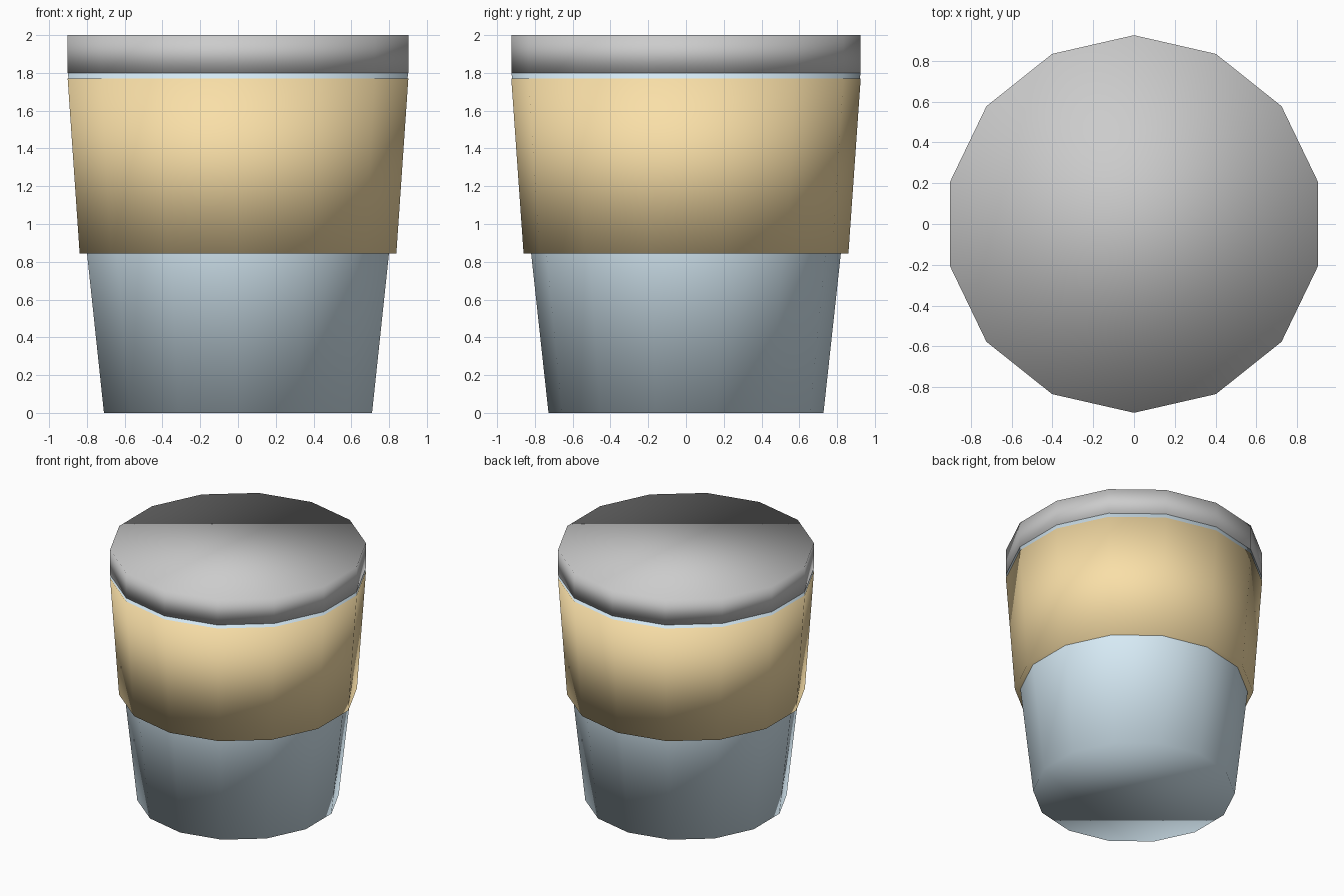
import bpy, bmesh
from math import sin, cos, tau

if "Cube" in bpy.data.objects:
    bpy.data.objects.remove(bpy.data.objects["Cube"])

SIDES = 14


def material(name, rgb):
    m = bpy.data.materials.new(name)
    m.diffuse_color = (*rgb, 1)
    m.use_nodes = True
    m.node_tree.nodes["Principled BSDF"].inputs["Base Color"].default_value = m.diffuse_color
    return m


def frustum(name, z0, r0, z1, r1, mat):
    """Closed 14-sided tapered cylinder with corners on the y axis."""
    bm = bmesh.new()
    rings = [[bm.verts.new((r * sin(-tau * i / SIDES), r * cos(tau * i / SIDES), z))
              for i in range(SIDES)] for z, r in ((z0, r0), (z1, r1))]
    low, high = rings
    for i in range(SIDES):
        j = (i + 1) % SIDES
        bm.faces.new((low[i], low[j], high[j], high[i]))
    bm.faces.new(low[::-1])
    bm.faces.new(high)
    for f in bm.faces:
        f.smooth = True
    mesh = bpy.data.meshes.new(name)
    bm.to_mesh(mesh)
    bm.free()
    mesh.materials.append(mat)
    obj = bpy.data.objects.new(name, mesh)
    bpy.context.collection.objects.link(obj)
    return obj


blue = material("pale_blue", (0.68, 0.83, 0.92))
amber = material("amber", (0.95, 0.74, 0.39))
white = material("off_white", (0.94, 0.935, 0.92))

# Tapered cup body
frustum("cup", 0.0, 0.728, 1.80, 0.924, blue)
# Sleeve wrapped round the upper half
frustum("sleeve", 0.845, 0.86, 1.77, 0.925, amber)
# Straight lid
frustum("lid", 1.80, 0.925, 2.0, 0.925, white)
